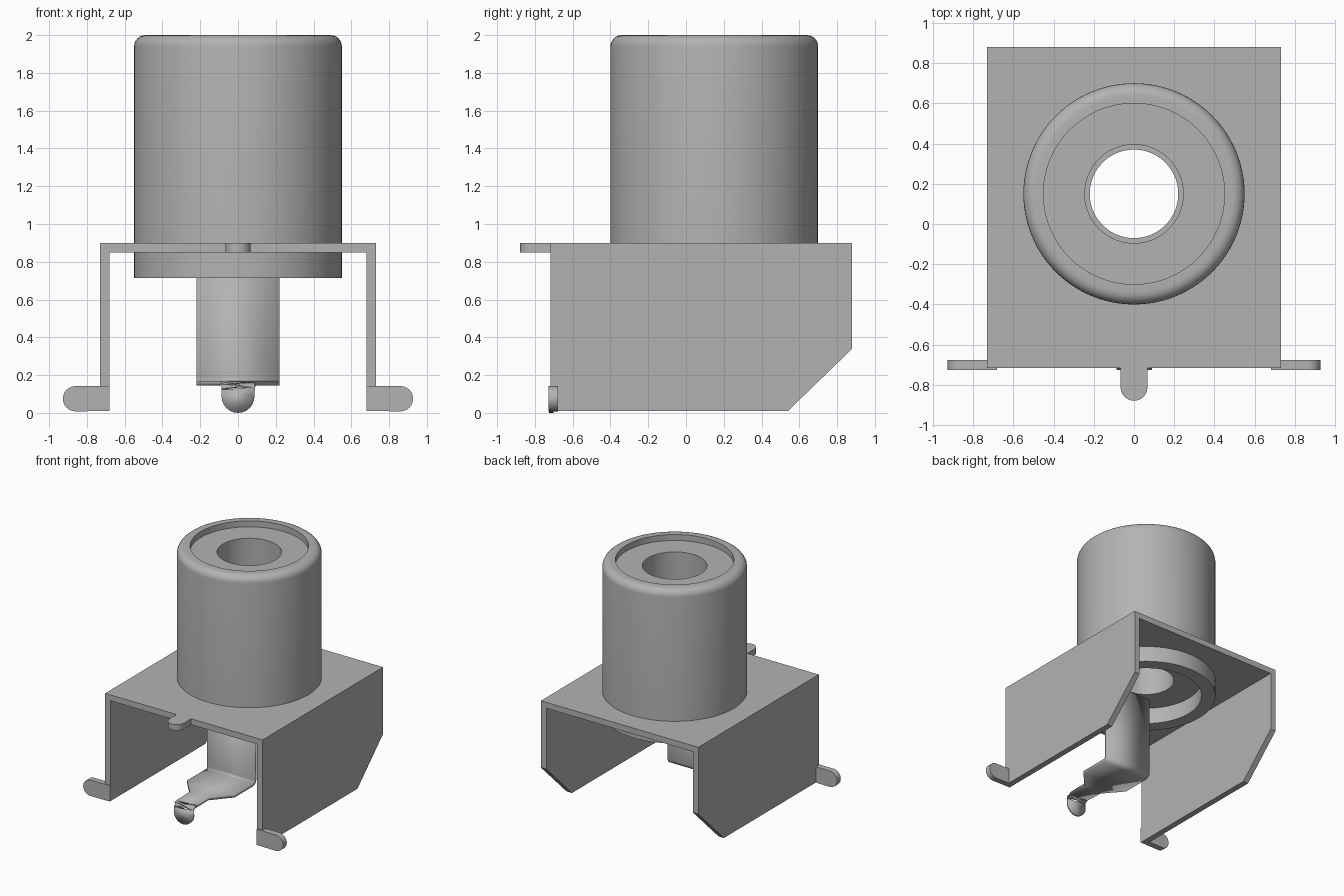
import bpy, bmesh, math
from mathutils import Matrix, Vector

if "Cube" in bpy.data.objects:
    bpy.data.objects.remove(bpy.data.objects["Cube"], do_unlink=True)

# One plain grey for every part
grey = bpy.data.materials.new("plain_grey")
grey.use_nodes = True
GREY = (0.45, 0.45, 0.45, 1)
grey.diffuse_color = GREY
grey.node_tree.nodes["Principled BSDF"].inputs["Base Color"].default_value = GREY


def finish(bm, name, smooth=False):
    bmesh.ops.recalc_face_normals(bm, faces=bm.faces)
    mesh = bpy.data.meshes.new(name)
    bm.to_mesh(mesh)
    bm.free()
    mesh.materials.append(grey)
    obj = bpy.data.objects.new(name, mesh)
    bpy.context.collection.objects.link(obj)
    if smooth:
        bpy.ops.object.select_all(action="DESELECT")
        obj.select_set(True)
        bpy.context.view_layer.objects.active = obj
        bpy.ops.object.shade_smooth_by_angle(angle=math.radians(35))
    return obj


def prism(name, points, depth, smooth=False):
    """Extrude a closed 3D outline along the depth vector."""
    bm = bmesh.new()
    face = bm.faces.new([bm.verts.new(p) for p in points])
    new = bmesh.ops.extrude_face_region(bm, geom=[face])["geom"]
    bmesh.ops.translate(bm, vec=Vector(depth),
                        verts=[v for v in new if isinstance(v, bmesh.types.BMVert)])
    return finish(bm, name, smooth)


def arc(cx, cy, r, start, end, n=12):
    """Points on an arc, angles in degrees."""
    angles = [math.radians(start + (end - start) * i / n) for i in range(n + 1)]
    return [(cx + r * math.cos(a), cy + r * math.sin(a)) for a in angles]


# Bracket: folded top plate and two side walls, built as one channel section
W, T = 0.73, 0.05
FRONT, BACK, TOP = -0.717, 0.88, 0.90
BARREL_Y = 0.15
BARREL_R = 0.55

# Top plate with an opening for the barrel
bm = bmesh.new()
n = 64
ring, border = [], []
for i in range(n):
    a = 2 * math.pi * (i + 0.5) / n
    c, s = math.cos(a), math.sin(a)
    reach = min(W / max(abs(c), 1e-6),
                ((BACK - BARREL_Y) if s > 0 else (BARREL_Y - FRONT)) / max(abs(s), 1e-6))
    ring.append(bm.verts.new((0.54 * c, BARREL_Y + 0.54 * s, TOP)))
    border.append(bm.verts.new((reach * c, BARREL_Y + reach * s, TOP)))
# Snap the nearest border points onto the plate corners
for x in (-W, W):
    for y in (FRONT, BACK):
        corner = Vector((x, y, TOP))
        min(border, key=lambda v: (v.co - corner).length).co = corner
for i in range(n):
    j = (i + 1) % n
    bm.faces.new((ring[i], ring[j], border[j], border[i]))
new = bmesh.ops.extrude_face_region(bm, geom=bm.faces[:])["geom"]
bmesh.ops.translate(bm, vec=(0, 0, -T),
                    verts=[v for v in new if isinstance(v, bmesh.types.BMVert)])
finish(bm, "top_plate")

# Side walls with a chamfered rear corner, and rounded feet
wall = [(FRONT, TOP - T), (FRONT, 0.01), (0.54, 0.01), (BACK, 0.34), (BACK, TOP - T)]
foot = [(0.68, 0.01)] + arc(0.86, 0.075, 0.067, -90, 90) + [(0.68, 0.142)]
for side, sx in (("left", 1), ("right", -1)):
    prism(side + "_wall", [(sx * W, y, z) for y, z in wall], (-sx * T, 0, 0))
    prism(side + "_foot", [(sx * x, -0.727, z) for x, z in foot], (0, T, 0), True)

# Rounded tab at the front of the top plate
tab = [(0.067, FRONT)] + arc(0, -0.812, 0.067, 0, -180) + [(-0.067, FRONT)]
prism("front_tab", [(x, y, TOP) for x, y in tab], (0, 0, -T), True)

# Barrel: turned profile with rounded rim, shallow recess, bore and hollow base
profile = [(BARREL_R, 0.715)] + arc(BARREL_R - 0.06, 1.94, 0.06, 0, 90, 6)
profile += [(0.45, 2.0), (0.45, 1.95), (0.245, 1.95), (0.245, 1.3),
            (0.22, 1.3), (0.22, 0.855), (0.44, 0.855), (0.44, 0.715)]
bm = bmesh.new()
verts = [bm.verts.new((r, BARREL_Y, z)) for r, z in profile]
edges = [bm.edges.new((verts[i - 1], verts[i])) for i in range(len(verts))]
bmesh.ops.spin(bm, geom=verts + edges, cent=(0, BARREL_Y, 0), axis=(0, 0, 1),
               angle=2 * math.pi, steps=96, use_merge=True)
bmesh.ops.remove_doubles(bm, verts=bm.verts, dist=0.0001)
finish(bm, "barrel", True)

# Contact strip: sheet hanging from the bore, bent forward, then down at the tip
bm = bmesh.new()
HALF, NECK, Y0, Y1, Z = 0.22, 0.087, -0.083, -0.714, 0.157
rows = [(HALF, Y0, 0.87), (HALF, Y0, Z), (HALF, -0.36, Z),
        (NECK, -0.515, Z), (NECK, Y1, Z)]
pairs = [(bm.verts.new((-w, y, z)), bm.verts.new((w, y, z))) for w, y, z in rows]
for (a, b), (c, d) in zip(pairs, pairs[1:]):
    bm.faces.new((a, b, d, c))
tip = [bm.verts.new((x, Y1, z)) for x, z in arc(0, NECK, NECK, 180, 360)]
bm.faces.new([pairs[-1][1], pairs[-1][0]] + tip)
bends = [bm.edges.get(pairs[i]) for i in (1, 4)]
bmesh.ops.bevel(bm, geom=bends, offset=0.03, segments=4, profile=0.5, affect="EDGES")
strip = finish(bm, "contact_strip", True)
solid = strip.modifiers.new("thickness", "SOLIDIFY")
solid.thickness = 0.025
solid.offset = 0
